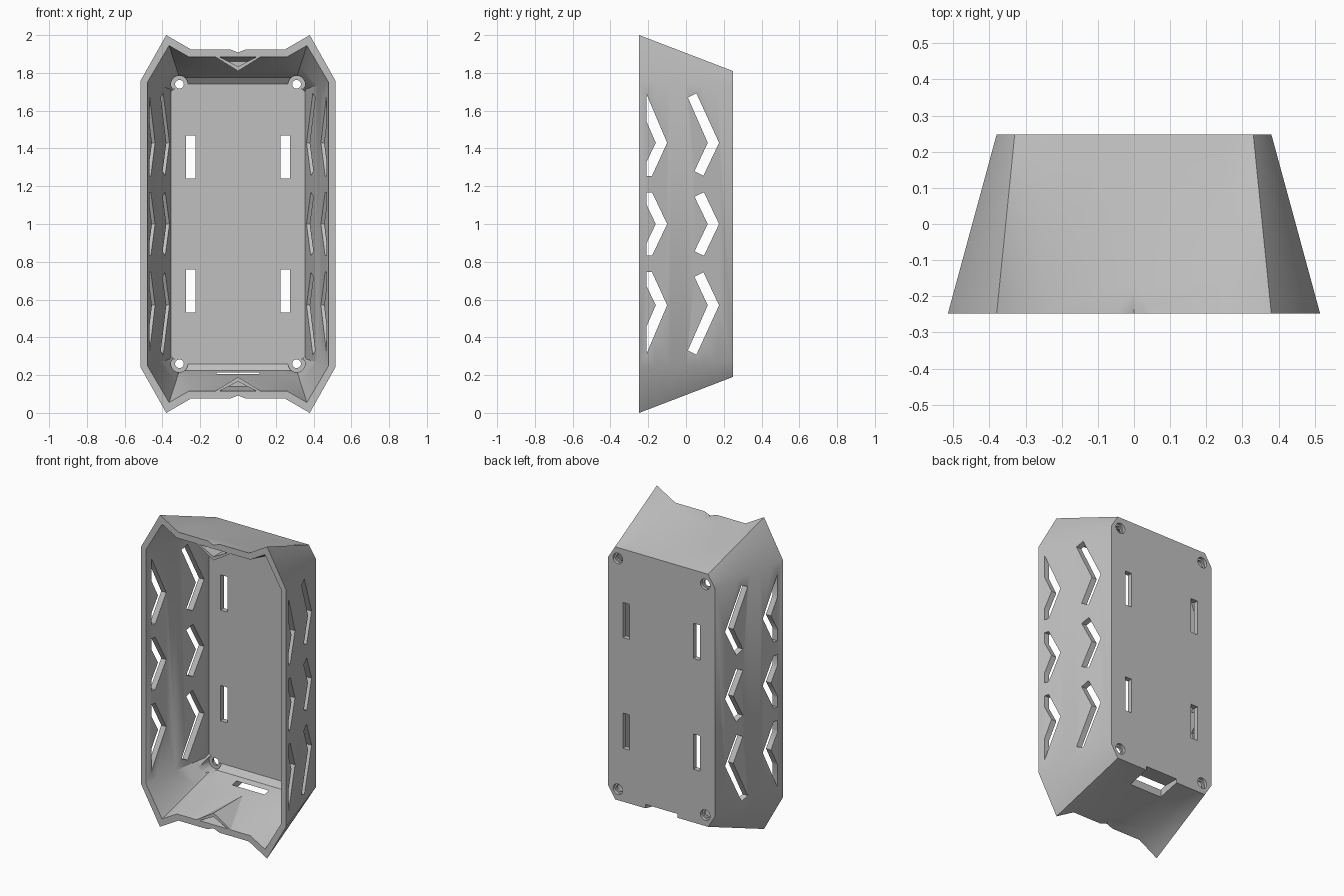
import bpy, bmesh, math
from mathutils import Vector

if "Cube" in bpy.data.objects:
    bpy.data.objects.remove(bpy.data.objects["Cube"], do_unlink=True)

grey = bpy.data.materials.new("plain grey")
grey.use_nodes = True
grey.diffuse_color = (0.53, 0.53, 0.53, 1)
grey.node_tree.nodes["Principled BSDF"].inputs["Base Color"].default_value = (0.53, 0.53, 0.53, 1)


def loft(name, rings):
    """Closed solid through rings of equal point count."""
    bm = bmesh.new()
    loops = [[bm.verts.new(p) for p in ring] for ring in rings]
    n = len(rings[0])
    for a, b in zip(loops, loops[1:]):
        for i in range(n):
            j = (i + 1) % n
            bm.faces.new((a[i], a[j], b[j], b[i]))
    bm.faces.new(loops[0])
    bm.faces.new(loops[-1])
    bmesh.ops.triangulate(bm, faces=[f for f in bm.faces if len(f.verts) == 4])
    bmesh.ops.recalc_face_normals(bm, faces=bm.faces)
    mesh = bpy.data.meshes.new(name)
    bm.to_mesh(mesh)
    bm.free()
    mesh.materials.append(grey)
    obj = bpy.data.objects.new(name, mesh)
    bpy.context.collection.objects.link(obj)
    return obj


def outline(quarter, y):
    """Mirror a quarter profile in x and z around the centre height."""
    half = [(-x, z) for x, z in reversed(quarter[1:])] + quarter
    full = half + [(x, -z) for x, z in reversed(half)]
    return [Vector((x, y, 1 + z)) for x, z in full]


def blend(a, b, steps):
    return [[p.lerp(q, k / steps) for p, q in zip(a, b)] for k in range(steps + 1)]


def flat(points, y):
    return [(x, y, z) for x, z in points]


def box(name, x0, x1, y0, y1, z0, z1):
    rect = [(x0, z0), (x1, z0), (x1, z1), (x0, z1)]
    return loft(name, [flat(rect, y0), flat(rect, y1)])


def round_bar(name, x, z, sections):
    """Round solid along y from (y, radius) sections."""
    turns = [k * math.tau / 24 for k in range(24)]
    return loft(name, [[(x + r * math.cos(a), y, z + r * math.sin(a)) for a in turns]
                       for y, r in sections])


def combine(target, tool, operation="DIFFERENCE"):
    tool.hide_render = True
    mod = target.modifiers.new("cut", "BOOLEAN")
    mod.operation = operation
    mod.solver = "EXACT"
    mod.object = tool
    bpy.context.view_layer.objects.active = target
    bpy.ops.object.modifier_apply(modifier=mod.name)
    bpy.data.objects.remove(tool, do_unlink=True)


# Tapered shell: outside from back to front, then inside down to the floor
outer_back = outline([(0, .81), (.25, .81), (.33, .81), (.38, .73)], .248)
outer_front = outline([(0, .925), (.25, .925), (.38, 1), (.515, .76)], -.248)
inner_front = outline([(0, .885), (.26, .885), (.365, .945), (.48, .75)], -.248)
inner_low = outline([(0, .775), (.25, .775), (.31, .775), (.36, .715)], .185)
floor = outline([(0, .74), (.25, .74), (.31, .74), (.355, .70)], .215)
shell = loft("case_shell", blend(outer_back, outer_front, 6)
             + blend(inner_front, inner_low, 6) + [floor])

# Triangular latch bosses with pockets and outer notches, top and bottom
for s in (1, -1):
    def tri(w, base, tip, y):
        return flat([(-w, 1 + s * base), (w, 1 + s * base), (0, 1 + s * tip)], y)
    combine(shell, loft("latch_boss", [tri(.14, .897, .81, -.248), tri(.04, .835, .81, .06)]), "UNION")
    combine(shell, loft("latch_pocket", [tri(.103, .887, .834, -.26), tri(.05, .86, .834, -.1)]))
    combine(shell, loft("rim_notch", [tri(.12, .955, .908, -.3), tri(.12, .955, .908, -.1)]))

# Chevron vents through both side walls: (y, height from vent centre)
long_back = [(.055, .262), (.175, 0), (.092, -.175), (.045, -.15), (.115, 0), (.01, .24)]
long_front = [(-.208, .255), (-.1, 0), (-.18, -.175), (-.208, -.175), (-.208, -.1), (-.16, 0), (-.208, .11)]
mid_back = [(.095, .168), (.175, 0), (.095, -.168), (.045, -.145), (.115, 0), (.045, .145)]
mid_front = [(-.18, .168), (-.1, 0), (-.18, -.168), (-.208, -.168), (-.208, -.1), (-.16, 0),
             (-.208, .1), (-.208, .168)]
for shapes, centre, flip in (((long_back, long_front), 1.43, 1),
                             ((mid_back, mid_front), 1.0, 1),
                             ((long_back, long_front), .57, -1)):
    for shape in shapes:
        combine(shell, loft("vent_cutter", [[(x, y, centre + flip * z) for y, z in shape]
                                            for x in (-.7, .7)]))

# Back panel slots and countersunk screw holes with inner clearance
for x in (-1, 1):
    for z in (-1, 1):
        zc = 1 + z * .355
        combine(shell, box("slot_cutter", x * .25 - .024, x * .25 + .024, .1, .3, zc - .113, zc + .113))
        hx, hz = x * .31, 1 + z * .74
        combine(shell, round_bar("clearance_cutter", hx, hz, [(-.05, .045), (.214, .045)]))
        combine(shell, round_bar("screw_cutter", hx, hz,
                                 [(.15, .023), (.228, .023), (.2281, .034), (.3, .034)]))

# Cable port in the bottom wall
combine(shell, box("port_cutter", -.115, .115, .105, .3, 0, .215))

bpy.ops.object.select_all(action="DESELECT")
shell.select_set(True)
bpy.context.view_layer.objects.active = shell
bpy.ops.object.shade_smooth_by_angle(angle=math.radians(32))
